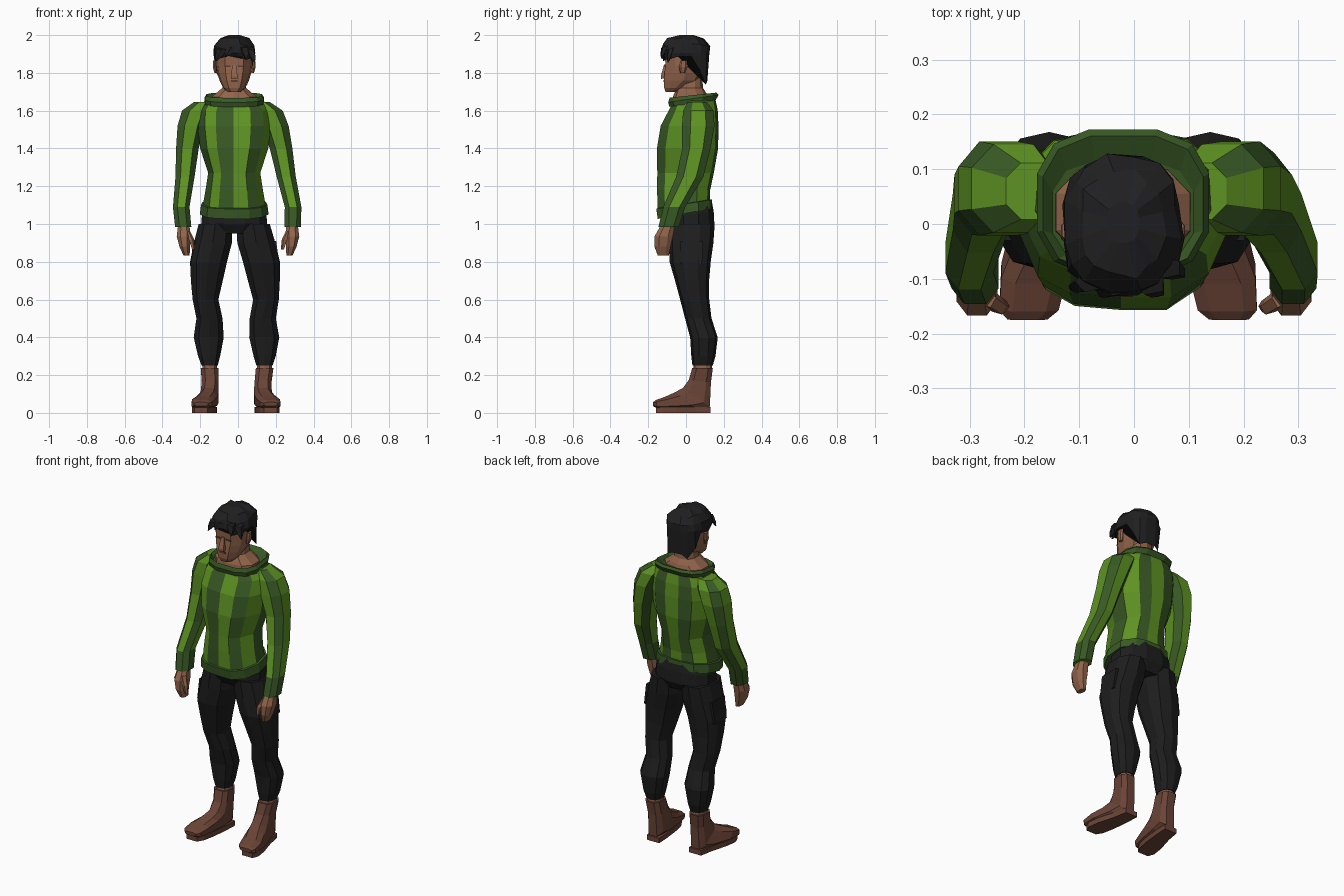
import bpy, bmesh, math, random
from mathutils import Vector

random.seed(4)


def mat(name, r, g, b):
    m = bpy.data.materials.new(name)
    m.diffuse_color = (r, g, b, 1)
    return m


LIGHT = mat("light_green", 0.110, 0.287, 0.016)
DARK = mat("dark_green", 0.040, 0.100, 0.018)
BLACK = mat("trouser_black", 0.0125, 0.0125, 0.0125)
HAIR = mat("hair_black", 0.0145, 0.0145, 0.016)
SKIN = mat("skin_brown", 0.285, 0.128, 0.070)
SHADE = mat("dark_skin", 0.10, 0.042, 0.025)
BOOT = mat("boot_brown", 0.145, 0.058, 0.038)


def ngon(n, power=0.85):
    """Unit cross-section, slightly squared."""
    pts = []
    for i in range(n):
        a = 2 * math.pi * (i + 0.5) / n
        c, s = math.cos(a), math.sin(a)
        pts.append((math.copysign(abs(c) ** power, c), math.copysign(abs(s) ** power, s)))
    return pts


def loft(name, rings, section, mats, rule=None, warp=None):
    """Skin rings of (centre, half width, half depth vector) with capped ends."""
    bm = bmesh.new()
    loops = []
    for c, rx, v in rings:
        row = []
        for ux, uy in section:
            p = Vector(c) + Vector((rx * ux, 0, 0)) + Vector(v) * uy
            row.append(bm.verts.new(warp(p) if warp else p))
        loops.append(row)
    n = len(section)
    for i in range(len(loops) - 1):
        for j in range(n):
            k = (j + 1) % n
            f = bm.faces.new((loops[i][j], loops[i][k], loops[i + 1][k], loops[i + 1][j]))
            f.material_index = rule(i, j) if rule else 0
    bm.faces.new(loops[0])
    bm.faces.new(loops[-1])
    bmesh.ops.recalc_face_normals(bm, faces=bm.faces)
    me = bpy.data.meshes.new(name)
    bm.to_mesh(me)
    bm.free()
    for m in mats:
        me.materials.append(m)
    ob = bpy.data.objects.new(name, me)
    bpy.context.collection.objects.link(ob)
    return ob


SQUARE = [(-1, -1), (1, -1), (1, 1), (-1, 1)]


def box(name, centre, size, m):
    x, y, z = centre
    sx, sy, sz = (s / 2 for s in size)
    return loft(name, [((x, y, z - sz), sx, (0, sy, 0)), ((x, y, z + sz), sx, (0, sy, 0))], SQUARE, [m])


CX = -0.02


def flat(z, rx, yf, yb, tilt=0.0):
    """Body ring from its front and back extents; tilt lifts the back."""
    return ((CX, (yf + yb) / 2, z), rx, (0, (yb - yf) / 2, tilt))


# Jumper body with vertical stripes
body = [(-.8, -.75), (-.5, -.95), (-.02, -1), (.45, -1), (.8, -.72), (1, -.15), (.95, .5),
        (.6, .9), (.2, 1), (-.25, 1), (-.65, .88), (-.95, .45), (-1, -.15)]
dark_strips = {1, 3, 5, 7, 9, 11, 12}
loft("jumper_body", [
    flat(1.09, .168, -.150, .125, .02), flat(1.18, .152, -.153, .128), flat(1.27, .138, -.152, .147),
    flat(1.40, .180, -.154, .170), flat(1.52, .195, -.134, .172), flat(1.60, .190, -.092, .168),
    flat(1.655, .155, -.070, .155, .01)],
    body, [LIGHT, DARK], lambda i, j: 1 if j in dark_strips else 0)
loft("jumper_hem", [
    flat(1.055, .182, -.150, .140, .028), flat(1.105, .176, -.157, .138, .025),
    flat(1.110, .155, -.140, .122, .02)], body, [DARK])
loft("collar", [
    flat(1.638, .156, -.090, .160, .018), flat(1.664, .161, -.098, .176, .020),
    flat(1.682, .150, -.090, .164, .014), flat(1.660, .132, -.076, .118, .012)],
    ngon(12, .7), [DARK])

# Neck and head
loft("neck", [flat(1.63, .130, -.075, .116), flat(1.672, .128, -.070, .114),
              flat(1.692, .100, -.062, .108), flat(1.72, .066, -.048, .090),
              flat(1.80, .060, -.03, .085)], ngon(10), [SKIN])
skull = [(-.5, -.97), (.5, -.97), (.9, -.5), (1, .1), (.8, .75),
         (.35, 1), (-.35, 1), (-.8, .75), (-1, .1), (-.9, -.5)]
loft("head", [flat(1.698, .034, -.108, -.05), flat(1.72, .058, -.117, .0), flat(1.76, .078, -.120, .07),
              flat(1.80, .090, -.117, .095), flat(1.84, .096, -.112, .10), flat(1.90, .096, -.115, .105),
              flat(1.96, .070, -.07, .08)], skull, [SKIN])
loft("nose", [((CX, -.114, 1.772), .017, (0, .018, .004)), ((CX, -.114, 1.785), .017, (0, .019, 0)),
              ((CX, -.108, 1.845), .010, (0, .008, 0))], SQUARE, [SKIN])
box("mouth", (CX, -.116, 1.757), (.036, .008, .010), SHADE)
for s, side in ((-1, "left"), (1, "right")):
    box(side + "_eye", (CX + s * .034, -.109, 1.834), (.030, .008, .008), SHADE)
    loft(side + "_ear", [((CX + s * .098, -.018, 1.80), .008, (0, .013, 0)),
                         ((CX + s * .104, -.015, 1.83), .010, (0, .022, 0)),
                         ((CX + s * .104, -.012, 1.865), .008, (0, .018, 0))], ngon(6), [SKIN])


# Hair: jagged cap that drops down the nape
def tousle(p):
    if p.z < 1.90:
        p.z -= .13 * min(1, max(0, (p.y - .045) / .05)) + random.uniform(-.014, .014)
        if p.y < -.08 and abs(p.x - CX) < .06:
            p.z += .02
    if p.z < 1.985:
        p.x += random.uniform(-.007, .007)
        p.y += random.uniform(-.007, .007)
        if p.z > 1.92:
            p.z += random.uniform(-.010, .010)
    return p


loft("hair", [flat(1.880, .104, -.122, .118), flat(1.905, .110, -.132, .130), flat(1.945, .103, -.121, .124),
              flat(1.976, .080, -.095, .094), flat(2.0, .030, -.035, .04)], ngon(16, .8), [HAIR], warp=tousle)
# Loose fringe locks: root and tip
locks = [((-.08, -.105, 1.93), (-.115, -.118, 1.862)), ((-.03, -.112, 1.94), (-.062, -.130, 1.885)),
         ((.03, -.110, 1.94), (.045, -.130, 1.875)), ((.06, -.08, 1.93), (.088, -.095, 1.855))]
for n, (root, tip) in enumerate(locks):
    loft(f"hair_lock_{n}", [(root, .028, (0, .020, .008)), (Vector(root).lerp(Vector(tip), .6), .019, (0, .013, .005)),
                            (tip, .003, (0, .003, 0))], ngon(5), [HAIR])

# Trouser seat
loft("trouser_seat", [flat(.95, .13, -.07, .125), flat(1.0, .180, -.10, .154), flat(1.05, .175, -.10, .150, .02),
                      flat(1.10, .155, -.09, .140, .02)], ngon(12), [BLACK])

# Limb tables: distance from mid-line, y, z, half width, half depth
LEG = [(.100, .03, 1.00, .092, .122), (.115, .027, .90, .105, .118), (.140, .022, .80, .102, .109),
       (.151, .032, .70, .088, .090), (.160, .046, .60, .071, .077), (.141, .065, .50, .072, .070),
       (.147, .095, .40, .083, .073), (.147, .092, .30, .061, .064), (.145, .088, .252, .045, .054)]
ANKLE = [(.145, .088, .23, .041, .049), (.145, .088, .26, .041, .049)]
ARM = [(.290, -.092, .985, .046, .058), (.296, -.062, 1.09, .047, .062), (.268, .02, 1.25, .054, .077),
       (.248, .055, 1.40, .064, .080), (.222, .065, 1.52, .077, .092), (.190, .065, 1.60, .082, .086),
       (.150, .06, 1.645, .055, .055)]
HAND = [(.287, -.090, 1.01, .030, .036), (.287, -.118, .935, .040, .052),
        (.282, -.124, .88, .030, .046), (.272, -.120, .832, .017, .031)]
THUMB = [(.268, -.135, .96, .016, .018), (.246, -.150, .915, .015, .016), (.236, -.150, .865, .009, .010)]
# Boot rings: back-bottom point, front-top point, distance from mid-line, half width
SHOE = [(.145, .238, .030, .238, .146, .049), (.135, .16, .012, .175, .140, .047),
        (.130, .03, -.020, .135, .141, .050), (.060, .020, -.060, .112, .152, .057),
        (-.06, .020, -.110, .088, .172, .063), (-.15, .022, -.160, .069, .181, .057),
        (-.174, .035, -.175, .057, .184, .038)]
SOLE = [(.130, .139, .040), (.05, .148, .045), (-.05, .168, .054), (-.12, .180, .052), (-.158, .184, .034)]


def leg_axis(z):
    return -.02 * z


def arm_axis(z):
    return -.03 * max(0, z - 1) / .6


def boot_axis(z):
    return -.012 + .03 * z


def limb(name, table, s, axis, sides, mats, rule=None):
    rings = [((axis(z) + s * h, y, z), s * rx, (0, ry, 0)) for h, y, z, rx, ry in table]
    return loft(name, rings, ngon(sides), mats, rule)


for s, side in ((-1, "left"), (1, "right")):
    # Striped sleeve with a plain cuff, hand
    limb(side + "_sleeve", ARM, s, arm_axis, 8, [LIGHT, DARK], lambda i, j: 1 if i == 0 or j % 2 == 0 else 0)
    limb(side + "_hand", HAND, s, arm_axis, 8, [SKIN])
    limb(side + "_thumb", THUMB, s, arm_axis, 5, [SKIN])
    # Trouser leg with a side pocket, bare ankle strip
    limb(side + "_trouser_leg", LEG, s, leg_axis, 10, [BLACK])
    limb(side + "_ankle", ANKLE, s, leg_axis, 10, [SKIN])
    loft(side + "_pocket", [((-.017 + s * .222, .03, .785), .014, (0, .055, 0)),
                            ((-.017 + s * .205, .03, .91), .014, (0, .060, 0))], SQUARE, [BLACK])
    # Boot and sole
    loft(side + "_boot", [((boot_axis((zb + zf) / 2) + s * h, (yb + yf) / 2, (zb + zf) / 2), rx,
                           (0, (yb - yf) / 2, (zb - zf) / 2))
                          for yb, zb, yf, zf, h, rx in SHOE], ngon(8, .65), [BOOT])
    loft(side + "_sole", [((-.012 + s * h, y, .015), rx, (0, 0, .015)) for y, h, rx in SOLE], SQUARE, [BOOT])
